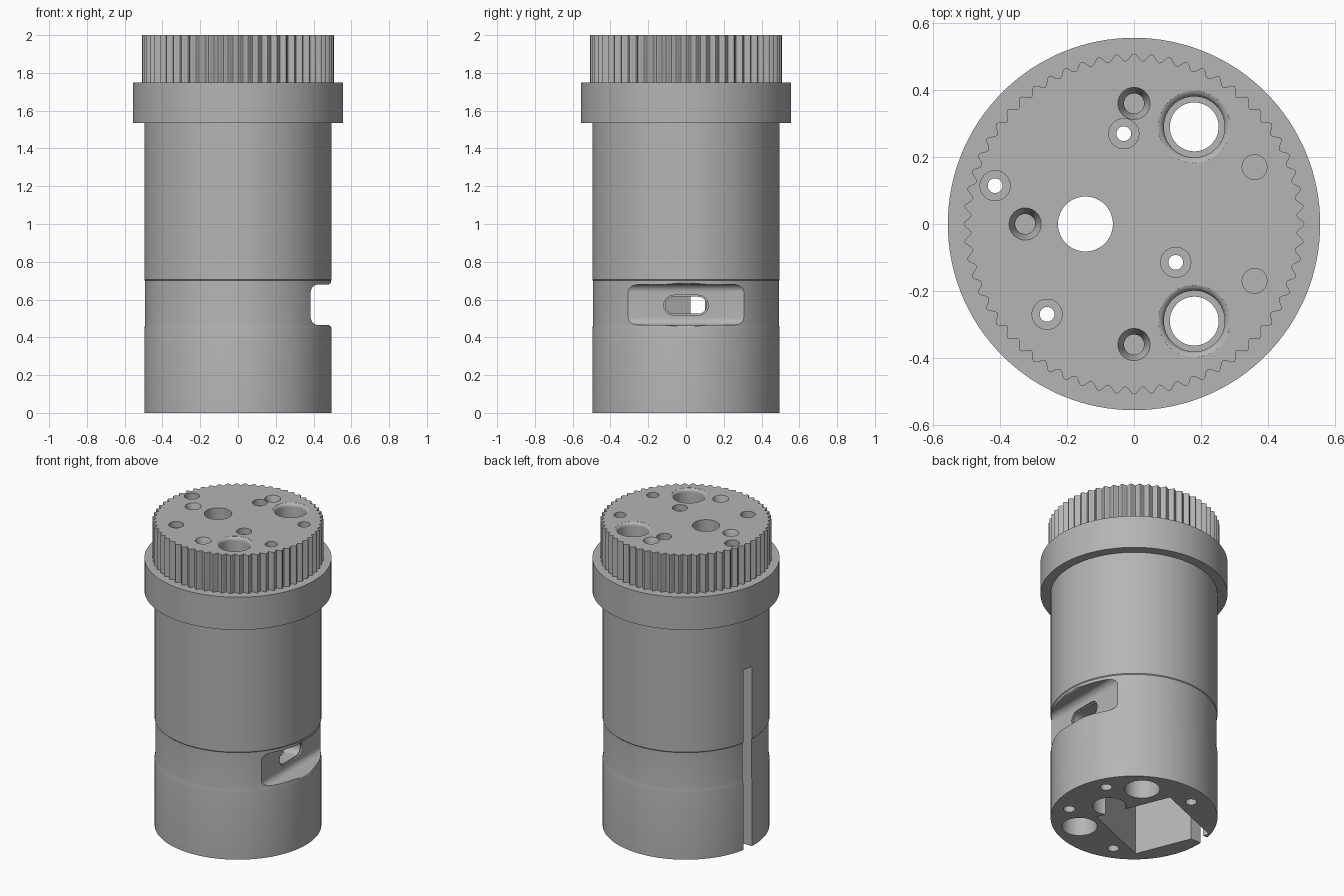
import bpy, bmesh, math
from mathutils import Vector

cube = bpy.data.objects.get("Cube")
if cube:
    bpy.data.objects.remove(cube, do_unlink=True)

grey = bpy.data.materials.new("plain_grey")
grey.use_nodes = True
GREY = (0.46, 0.46, 0.46, 1)
grey.diffuse_color = GREY
grey.node_tree.nodes["Principled BSDF"].inputs["Base Color"].default_value = GREY


def finish(name, bm):
    bmesh.ops.recalc_face_normals(bm, faces=bm.faces)
    mesh = bpy.data.meshes.new(name)
    bm.to_mesh(mesh)
    bm.free()
    mesh.materials.append(grey)
    obj = bpy.data.objects.new(name, mesh)
    bpy.context.collection.objects.link(obj)
    return obj


def prism(name, points, direction):
    """Extrude a closed outline along a direction."""
    bm = bmesh.new()
    face = bm.faces.new([bm.verts.new(p) for p in points])
    new = bmesh.ops.extrude_face_region(bm, geom=[face])
    moved = [g for g in new["geom"] if isinstance(g, bmesh.types.BMVert)]
    bmesh.ops.translate(bm, verts=moved, vec=direction)
    return finish(name, bm)


def lathe(name, profile, x=0, y=0, steps=48):
    """Solid of revolution; the profile is (radius, z) and closed by flat caps."""
    bm = bmesh.new()
    rings = []
    for r, z in profile:
        rings.append([bm.verts.new((x + r * math.cos(i * math.tau / steps),
                                    y + r * math.sin(i * math.tau / steps), z))
                      for i in range(steps)])
    for low, high in zip(rings, rings[1:]):
        for i in range(steps):
            j = (i + 1) % steps
            bm.faces.new((low[i], low[j], high[j], high[i]))
    bm.faces.new(rings[0])
    bm.faces.new(rings[-1])
    return finish(name, bm)


def arc(cx, cz, r, start, end, n=8):
    angles = [math.radians(start + (end - start) * i / n) for i in range(n + 1)]
    return [(cx + r * math.cos(a), cz + r * math.sin(a)) for a in angles]


# Body with shallow waist band and flange
housing = lathe("housing", [
    (0.496, 0), (0.496, 0.44), (0.4945, 0.45), (0.492, 0.47), (0.492, 0.70),
    (0.496, 0.705), (0.496, 1.535), (0.556, 1.535), (0.556, 1.75), (0.40, 1.75)], steps=128)

# Ribbed grip on top
TEETH, SUB = 60, 8
outline = []
for i in range(TEETH * SUB):
    a = i * math.tau / (TEETH * SUB)
    r = 0.498 + 0.011 * math.cos(a * TEETH)
    outline.append((r * math.cos(a), r * math.sin(a), 1.70))
grip = prism("grip", outline, (0, 0, 0.30))

cutters = []

# Square motor cavity, rotated about its own axis, open below
MX = -0.145
cavity = []
for k in range(4):
    a = math.radians(67 + 90 * k)
    cavity.append((MX + 0.35 * math.cos(a), 0.35 * math.sin(a), -0.1))
cutters.append(prism("motor_cavity", cavity, (0, 0, 1.80)))

# Rounded cable bay beside the cavity
cutters.append(lathe("cable_bay", [(0.10, -0.1), (0.10, 0.68)], 0.20, 0.01))

# Tall cable slit in the wall
slit = [(-0.6, 0.025, -0.1), (-0.38, 0.025, -0.1), (-0.38, 0.10, -0.1), (-0.6, 0.10, -0.1)]
cutters.append(prism("cable_slit", slit, (0, 0, 1.28)))

# Filleted flat recess across the side
section = ([(0.7, 0.70)] + arc(0.475, 0.70, 0.02, 0, -90)
           + arc(0.425, 0.64, 0.04, 90, 180) + arc(0.425, 0.505, 0.04, 180, 270)
           + arc(0.475, 0.445, 0.02, 90, 0) + [(0.7, 0.445)])
cutters.append(prism("side_recess", [(x, -0.6, z) for x, z in section], (0, 1.2, 0)))

# Rounded window in the recess
window = arc(0.065, 0.57, 0.045, -90, 90, 12) + arc(-0.065, 0.57, 0.045, 90, 270, 12)
cutters.append(prism("side_window", [(0.05, y, z) for y, z in window], (0.4, 0, 0)))

# Rounded lead-in of the window
lead = arc(0.065, 0.57, 0.053, -90, 90, 12) + arc(-0.065, 0.57, 0.053, 90, 270, 12)
cutters.append(prism("window_rim", [(0.375, y, z) for y, z in lead], (0.05, 0, 0)))

# Central shaft hole
cutters.append(lathe("shaft_hole", [(0.082, 1.6), (0.082, 2.1)], MX, 0))

for side in (-1, 1):
    # Large through bores with rounded mouth and inner lip
    y = 0.29 * side
    mouth = arc(0.113, 1.978, 0.022, 180, 90, 6)
    cutters.append(lathe("large_bore", [
        (0.105, -0.1), (0.105, 1.45), (0.073, 1.45), (0.073, 1.80), (0.091, 1.80)]
        + mouth[:-1] + [(0.113, 2.1)], 0.18, y, 64))
    # Pin holes at both ends
    cutters.append(lathe("pin_hole_top", [(0.037, 1.85), (0.037, 2.1)], 0.36, 0.17 * side))
    cutters.append(lathe("pin_hole_bottom", [(0.035, -0.1), (0.035, 0.2)], 0.36, 0.17 * side))
    cutters.append(lathe("screw_hole_bottom", [(0.034, -0.1), (0.034, 0.2)], -0.14, 0.36 * side))

# Countersunk blind holes
for x, y in ((0, 0.36), (0, -0.36), (-0.325, 0)):
    cutters.append(lathe("countersunk_hole", [
        (0.03, 1.80), (0.03, 1.955), (0.048, 2.0), (0.048, 2.1)], x, y))

# Counterbored motor screw holes
for k in range(4):
    a = math.radians(67 + 90 * k)
    cutters.append(lathe("motor_screw_hole", [
        (0.022, 1.6), (0.022, 1.96), (0.045, 1.96), (0.045, 2.1)],
        MX + 0.293 * math.cos(a), 0.293 * math.sin(a)))


def combine(target, tool, operation):
    tool.hide_render = True
    bpy.context.view_layer.objects.active = target
    mod = target.modifiers.new(tool.name, "BOOLEAN")
    mod.operation = operation
    mod.solver = "EXACT"
    mod.object = tool
    bpy.ops.object.modifier_apply(modifier=mod.name)
    bpy.data.objects.remove(tool, do_unlink=True)


combine(housing, grip, "UNION")
for cutter in cutters:
    combine(housing, cutter, "DIFFERENCE")

bpy.ops.object.select_all(action="DESELECT")
housing.select_set(True)
bpy.context.view_layer.objects.active = housing
bpy.ops.object.shade_smooth_by_angle(angle=math.radians(30))
